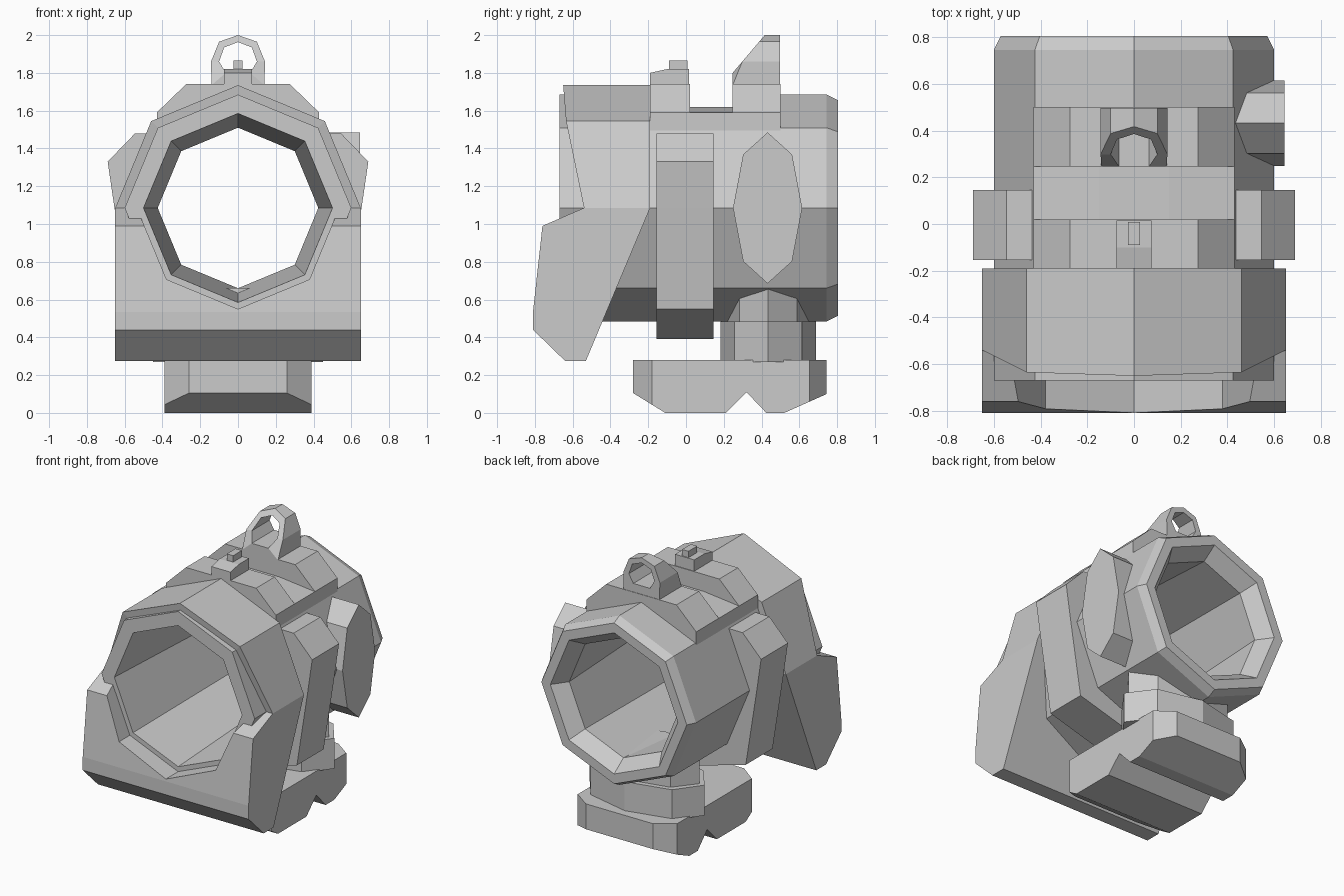
import bpy, bmesh
from math import sin, cos, pi

if "Cube" in bpy.data.objects:
    bpy.data.objects.remove(bpy.data.objects["Cube"])

CZ = 1.085  # height of the tube axis


def finish(name, bm):
    bmesh.ops.recalc_face_normals(bm, faces=bm.faces)
    me = bpy.data.meshes.new(name)
    bm.to_mesh(me)
    bm.free()
    ob = bpy.data.objects.new(name, me)
    bpy.context.collection.objects.link(ob)
    return ob


def loft(name, sections, closed=False):
    """Skin a row of equal-length cross-section loops."""
    bm = bmesh.new()
    rows = [[bm.verts.new(p) for p in s] for s in sections]
    n, m = len(rows), len(rows[0])
    for i in range(n if closed else n - 1):
        a, b = rows[i], rows[(i + 1) % n]
        for j in range(m):
            k = (j + 1) % m
            bm.faces.new((a[j], a[k], b[k], b[j]))
    if not closed:
        bm.faces.new(rows[0])
        bm.faces.new(rows[-1])
    return finish(name, bm)


def prism(name, pts, axis, lo, hi):
    """Extrude a 2D profile along an axis."""
    put = {'x': lambda u, v, t: (t, u, v),
           'y': lambda u, v, t: (u, t, v),
           'z': lambda u, v, t: (u, v, t)}[axis]
    return loft(name, [[put(u, v, t) for u, v in pts] for t in (lo, hi)])


def mirrored(half):
    """Complete a profile in (x, z) by reflecting x; points on x = 0 stay single."""
    return half + [(-x, z) for x, z in reversed(half) if x > 1e-6]


def octagon(rx, ry, cx=0, cy=0):
    return [(cx + rx * cos(i * pi / 4), cy + ry * sin(i * pi / 4)) for i in range(8)]


def cut(ob, cutter):
    mod = ob.modifiers.new("cut", 'BOOLEAN')
    mod.operation = 'DIFFERENCE'
    mod.solver = 'EXACT'
    mod.object = cutter
    bpy.context.view_layer.objects.active = ob
    bpy.ops.object.modifier_apply(modifier=mod.name)
    bpy.data.objects.remove(cutter)


def wall(outer, inner, front, back):
    """Cross-sections of a wall between two (x, z) paths."""
    return [[(ox, front(oz), oz), (ox, back, oz), (ix, back, iz), (ix, front(iz), iz)]
            for (ox, oz), (ix, iz) in zip(outer, inner)]


# Main tube with tapered bore and bevelled rear rim
lathe = [(-.67, .6), (.745, .6), (.805, .57), (.805, .5), (.70, .425), (-.67, .5)]
tube = loft("tube", [[(r * cos(i * pi / 4), y, CZ + r * sin(i * pi / 4)) for y, r in lathe]
                     for i in range(8)], closed=True)
cut(tube, prism("notch", [(-.42, 1.6), (.42, 1.6), (.42, 1.8), (-.42, 1.8)], 'y', -.1, .4))


# Front hood: upper half-octagon with a raked front edge
def hood_front(z):
    if z > 1.545:
        return -.635 - .015 * (z - 1.545) / .19
    return -.54 - .095 * (z - CZ) / .46


loft("hood", wall(octagon(.65, .65, 0, CZ)[:5], octagon(.55, .55, 0, CZ)[:5],
                  hood_front, -.19))

# Lower front block, scooped out along the tube
block = prism("front_block", [(-.54, CZ), (-.76, .99), (-.81, .535), (-.81, .44),
                              (-.64, .275), (-.53, .275), (-.19, CZ)], 'x', -.65, .65)
cut(block, prism("scoop", octagon(.535, .535, 0, CZ), 'y', -1, 0))

# Band wrapped under the tube
outer = mirrored([(.545, 1.48), (.69, 1.33), (.654, CZ), (.57, .55), (0, .39)])
inner = mirrored([(.40, 1.48), (.46, 1.3), (.54, CZ), (.38, .70), (0, .53)])
loft("side_band", wall(outer, inner, lambda z: -.155, .145))

# Top saddle and its two raised rails
prism("saddle", [(.43, 1.48), (.43, 1.59), (.15, 1.62), (-.15, 1.62),
                 (-.43, 1.59), (-.43, 1.48), (0, 1.59)], 'y', -.19, .5)
for name, lo, hi in (("front_rail", -.19, .02), ("rear_rail", .247, .5)):
    prism(name, mirrored([(.43, 1.59), (.275, 1.74)]), 'y', lo, hi)

# Small sight post on its ramp
prism("sight_ramp", [(-.19, 1.73), (-.19, 1.80), (-.10, 1.82), (.015, 1.82), (.015, 1.73)],
      'x', -.075, .075)
prism("sight_post", [(-.09, 1.81), (-.09, 1.865), (.008, 1.865), (.008, 1.81)],
      'x', -.025, .025)

# Rear sight ring with sloping front
outer = mirrored([(.14, 1.735), (.143, 1.86), (.1, 1.965), (0, 2.0)])
inner = mirrored([(.065, 1.80), (.1, 1.86), (.073, 1.935), (0, 1.963)])
loft("sight_ring", wall(outer, inner, lambda z: .247 + max(0, z - 1.80) * .85, .497),
     closed=True)

# Long knob on the right side
knob = octagon(.183, .4, .432, CZ)
loft("side_knob", [[(.52 - .25 * abs(z - CZ), y, z) for y, z in knob],
                   [(.645, y, z) for y, z in knob]])

# Neck in two steps below the tube
prism("upper_neck", octagon(.41, .215, 0, .435), 'z', .45, .66)
prism("lower_neck", octagon(.45, .252, 0, .435), 'z', .27, .485)

# Foot: notched profile with its four corners sliced off
foot = prism("foot", [(-.28, .28), (-.28, .105), (-.11, 0), (.21, 0), (.32, .11), (.425, 0),
                      (.52, 0), (.745, .1), (.745, .28)], 'x', -.39, .39)
bm = bmesh.new()
bm.from_mesh(foot.data)
for sx in (-1, 1):
    for y, ny in ((-.18, -1.3), (.655, 1.4)):
        res = bmesh.ops.bisect_plane(bm, geom=bm.verts[:] + bm.edges[:] + bm.faces[:],
                                     plane_co=(sx * .39, y, 0), plane_no=(sx, ny, 0),
                                     clear_outer=True)
        edges = [e for e in res["geom_cut"] if isinstance(e, bmesh.types.BMEdge)]
        bmesh.ops.holes_fill(bm, edges=edges, sides=0)
bmesh.ops.recalc_face_normals(bm, faces=bm.faces)
bm.to_mesh(foot.data)
bm.free()
